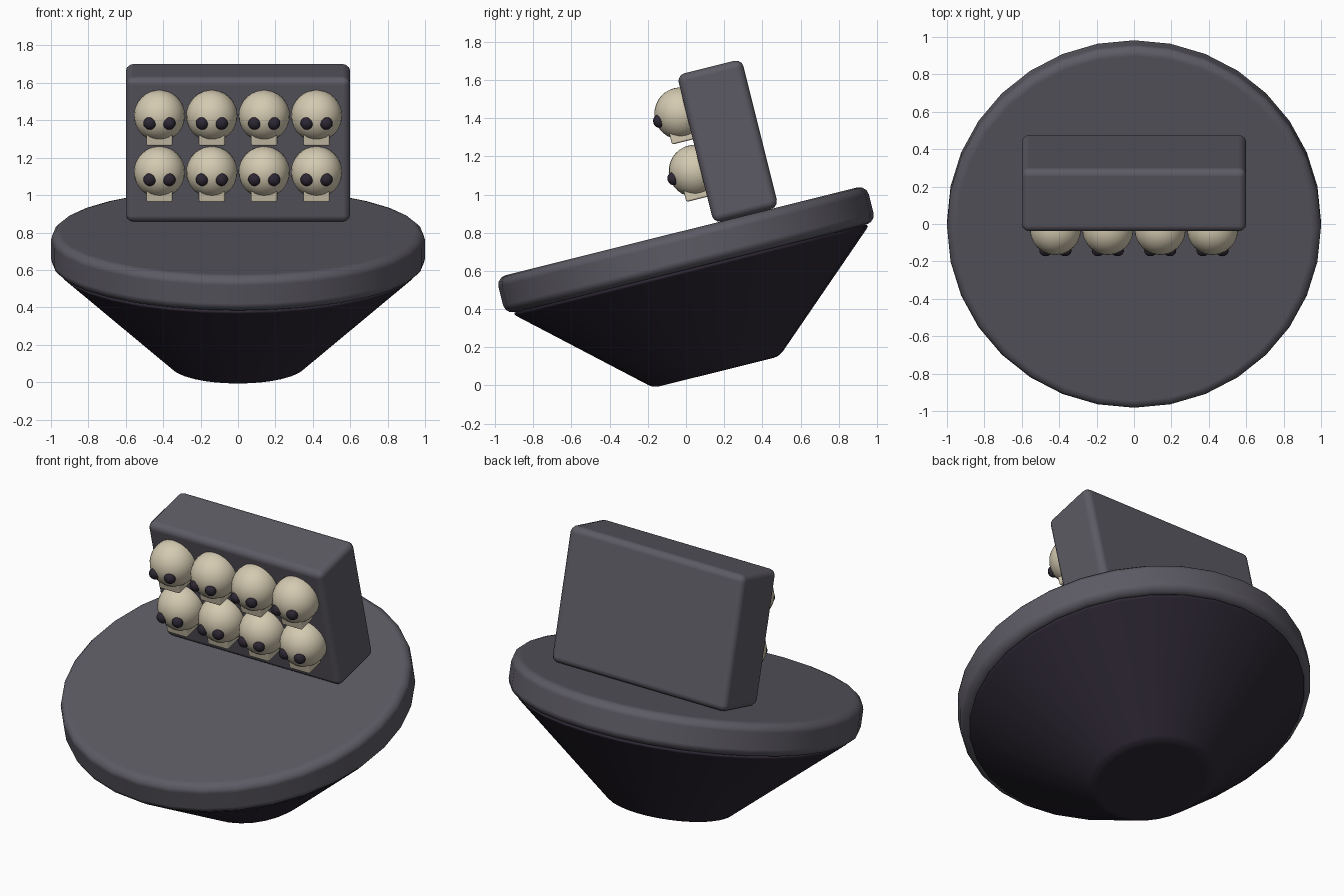
import bpy, bmesh, math
from mathutils import Matrix, Vector

if "Cube" in bpy.data.objects:
    bpy.data.objects.remove(bpy.data.objects["Cube"])

# Everything sits in one frame, tilted back about x
TILT = Matrix.Translation((0, 0, 0.71)) @ Matrix.Rotation(math.radians(14), 4, 'X')


def material(name, rgb):
    m = bpy.data.materials.new(name)
    m.diffuse_color = (*rgb, 1)
    m.use_nodes = True
    m.node_tree.nodes["Principled BSDF"].inputs["Base Color"].default_value = m.diffuse_color
    return m


GREY = material("slate grey", (0.108, 0.102, 0.125))
DARK = material("dark plum", (0.026, 0.020, 0.033))
BONE = material("bone", (0.66, 0.59, 0.44))


def finish(bm, name, mat, loc, bevel=0, segments=3, angle=35):
    """Turn a bmesh into a placed, bevelled, smooth-shaded object."""
    me = bpy.data.meshes.new(name)
    bm.to_mesh(me)
    bm.free()
    me.materials.append(mat)
    ob = bpy.data.objects.new(name, me)
    bpy.context.collection.objects.link(ob)
    ob.matrix_world = TILT @ Matrix.Translation(loc)
    if bevel:
        b = ob.modifiers.new("Bevel", 'BEVEL')
        b.width, b.segments = bevel, segments
        b.limit_method, b.angle_limit = 'ANGLE', math.radians(30)
        b.harden_normals = True
    bpy.ops.object.select_all(action='DESELECT')
    ob.select_set(True)
    bpy.context.view_layer.objects.active = ob
    bpy.ops.object.shade_smooth_by_angle(angle=math.radians(angle))
    return ob


def frustum(name, mat, r_bottom, r_top, z0, z1, bevel):
    bm = bmesh.new()
    bmesh.ops.create_cone(bm, cap_ends=True, segments=32, radius1=r_bottom,
                          radius2=r_top, depth=z1 - z0)
    return finish(bm, name, mat, (0, 0, (z0 + z1) / 2), bevel)


def box(name, mat, size, loc, bevel):
    bm = bmesh.new()
    bmesh.ops.create_cube(bm, size=1)
    bmesh.ops.scale(bm, vec=Vector(size), verts=bm.verts)
    return finish(bm, name, mat, loc, bevel)


def ball(name, mat, radii, loc, u=24, v=16):
    bm = bmesh.new()
    bmesh.ops.create_uvsphere(bm, u_segments=u, v_segments=v, radius=1)
    bmesh.ops.scale(bm, vec=Vector(radii), verts=bm.verts)
    return finish(bm, name, mat, loc, angle=60)


# Tapered foot, round seat and slab backrest
frustum("tapered_base", DARK, 0.34, 0.97, -0.66, -0.10, 0.03)
frustum("seat_disc", GREY, 1.0, 1.0, -0.10, 0.10, 0.05)
box("backrest", GREY, (1.2, 0.35, 0.8), (0, 0.35, 0.5), 0.04)

# Two rows of four skulls on the front of the backrest
for row, h in enumerate((0.39, 0.70)):
    for col in range(4):
        x, y = -0.42 + 0.28 * col, 0.145
        tag = f"{row}_{col}"
        ball("skull_" + tag, BONE, (0.137, 0.137, 0.137), (x, y, h))
        box("jaw_" + tag, BONE, (0.14, 0.165, 0.08), (x, y, h - 0.107), 0.01)
        for side in (-1, 1):
            ball(f"eye_socket_{tag}_{'left' if side < 0 else 'right'}", DARK,
                 (0.034, 0.029, 0.034), (x + side * 0.052, y - 0.121, h - 0.012), 16, 10)
